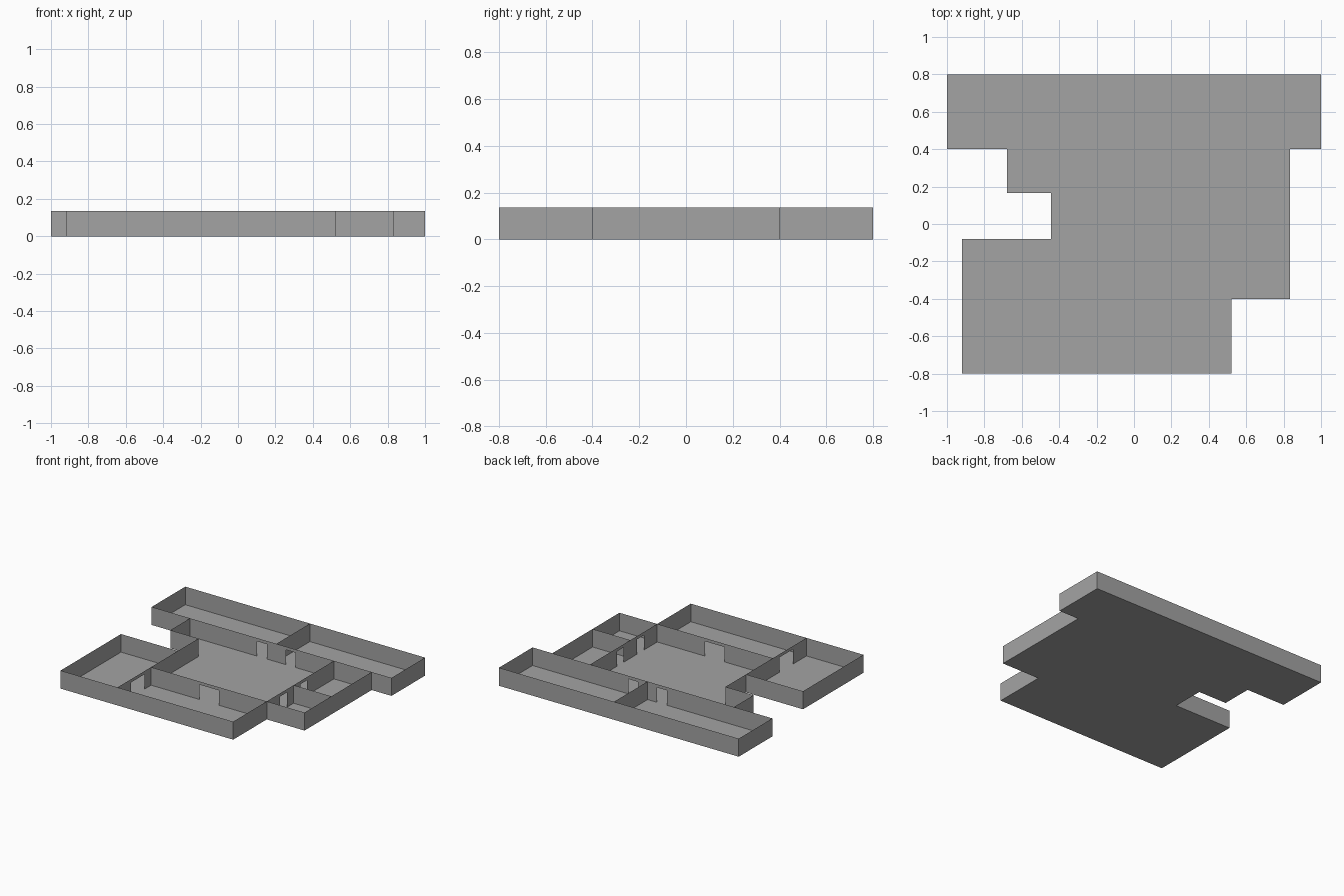
import bpy
from mathutils import Vector

cube = bpy.data.objects.get("Cube")
if cube:
    bpy.data.objects.remove(cube)

WALL_H = 0.136
DOOR_H = 0.112

grey = bpy.data.materials.new("plain grey")
grey.use_nodes = True
colour = (0.37, 0.37, 0.37, 1)
grey.diffuse_color = colour
grey.node_tree.nodes["Principled BSDF"].inputs["Base Color"].default_value = colour


def add_object(name, polygons):
    """Make one flat-shaded object from a list of polygons."""
    verts, faces = [], []
    for poly in polygons:
        faces.append(range(len(verts), len(verts) + len(poly)))
        verts.extend(poly)
    mesh = bpy.data.meshes.new(name)
    mesh.from_pydata(verts, [], faces)
    mesh.materials.append(grey)
    obj = bpy.data.objects.new(name, mesh)
    bpy.context.collection.objects.link(obj)
    return obj


def panel(a, b, low=0.0, high=WALL_H):
    """Upright sheet between two plan points."""
    return [(*a, low), (*b, low), (*b, high), (*a, high)]


def wall(name, a, b, doors=()):
    """Straight wall; doors are (start, end) distances along it."""
    a, b = Vector(a), Vector(b)
    along = (b - a).normalized()
    panels, pos = [], 0.0
    for start, end in doors:
        p, q = a + along * start, a + along * end
        panels += [panel(a + along * pos, p), panel(p, q, low=DOOR_H)]
        pos = end
    panels.append(panel(a + along * pos, b))
    add_object(name, panels)


# Plan outline, counter-clockwise from the front right corner
outline = [(-0.92, -0.8), (0.52, -0.8), (0.52, -0.4), (0.835, -0.4),
           (0.835, 0.4), (1, 0.4), (1, 0.8), (-1, 0.8), (-1, 0.4),
           (-0.68, 0.4), (-0.68, 0.165), (-0.445, 0.165),
           (-0.445, -0.08), (-0.92, -0.08)]

# Floor and outer walls
add_object("floor", [[(x, y, 0) for x, y in outline]])
add_object("outer_walls", [panel(a, b) for a, b in
                           zip(outline, outline[1:] + outline[:1])])

# Inner walls with doorways
wall("back_hall_wall", (-0.68, 0.4), (0.835, 0.4), [(0.56, 0.64), (0.80, 0.88)])
wall("back_room_divider", (0.04, 0.4), (0.04, 0.8))
wall("left_hall_wall", (0.52, -0.4), (0.52, 0.4), [(0.16, 0.24), (0.40, 0.48)])
wall("left_room_divider", (0.52, -0.08), (0.835, -0.08))
wall("front_hall_wall", (-0.445, -0.4), (0.52, -0.4), [(0.405, 0.565)])
wall("right_room_wall", (-0.445, -0.8), (-0.445, -0.08), [(0.16, 0.32)])
